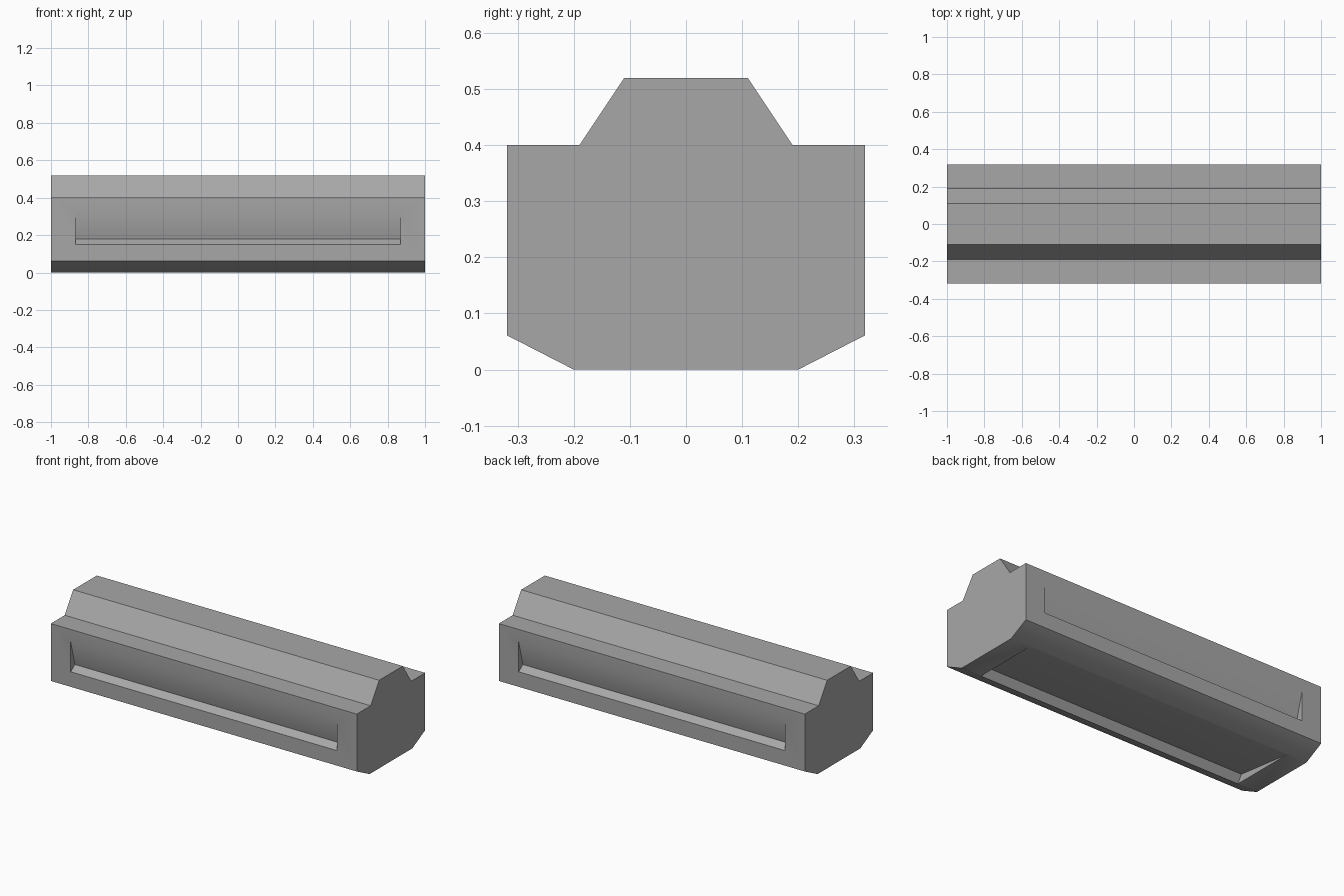
import bpy
import bmesh

if "Cube" in bpy.data.objects:
    bpy.data.objects.remove(bpy.data.objects["Cube"])

grey = bpy.data.materials.new("mid grey")
grey.diffuse_color = (0.39, 0.39, 0.39, 1)
grey.use_nodes = True
grey.node_tree.nodes["Principled BSDF"].inputs["Base Color"].default_value = grey.diffuse_color


def prism(name, profile, half):
    """Extrude a (y, z) profile along x, centred on x = 0."""
    bm = bmesh.new()
    face = bm.faces.new([bm.verts.new((-half, y, z)) for y, z in profile])
    out = bmesh.ops.extrude_face_region(bm, geom=[face])
    verts = [v for v in out["geom"] if isinstance(v, bmesh.types.BMVert)]
    bmesh.ops.translate(bm, verts=verts, vec=(2 * half, 0, 0))
    bmesh.ops.recalc_face_normals(bm, faces=bm.faces[:])
    mesh = bpy.data.meshes.new(name)
    bm.to_mesh(mesh)
    bm.free()
    mesh.materials.append(grey)
    obj = bpy.data.objects.new(name, mesh)
    bpy.context.collection.objects.link(obj)
    return obj


def wedge(tip, rim):
    """Triangle with its tip inside the bar, scaled out past the rim."""
    return [tip] + [tuple(t + 1.5 * (p - t) for t, p in zip(tip, r)) for r in rim]


# Main bar: chamfered underside, stepped shoulders and a raised ridge
side = [(0.2, 0), (0.319, 0.061), (0.319, 0.4), (0.19, 0.4), (0.11, 0.52)]
body = prism("bar_body", side + [(-y, z) for y, z in reversed(side)], 1.0)

# Wedge-shaped grip recesses on the front and back
grip = wedge((0.28, 0.178), [(0.319, 0.15), (0.319, 0.325)])
cutters = [prism(name, [(s * y, z) for y, z in grip], 0.87)
           for name, s in (("front_grip_cutter", -1), ("back_grip_cutter", 1))]

# Wedge-shaped recess in the underside, deepest along the front
tray = wedge((-0.17, 0.045), [(-0.199, 0), (0.199, 0)])
cutters.append(prism("underside_cutter", tray, 0.87))

# Cut the recesses
for cutter in cutters:
    mod = body.modifiers.new(cutter.name, "BOOLEAN")
    mod.operation = "DIFFERENCE"
    mod.solver = "EXACT"
    mod.object = cutter
bpy.context.view_layer.objects.active = body
body.select_set(True)
for mod in list(body.modifiers):
    bpy.ops.object.modifier_apply(modifier=mod.name)
for cutter in cutters:
    bpy.data.objects.remove(cutter)

# Soft shading across the shallow folds, sharp elsewhere
bpy.ops.object.shade_smooth_by_angle(angle=0.66)
